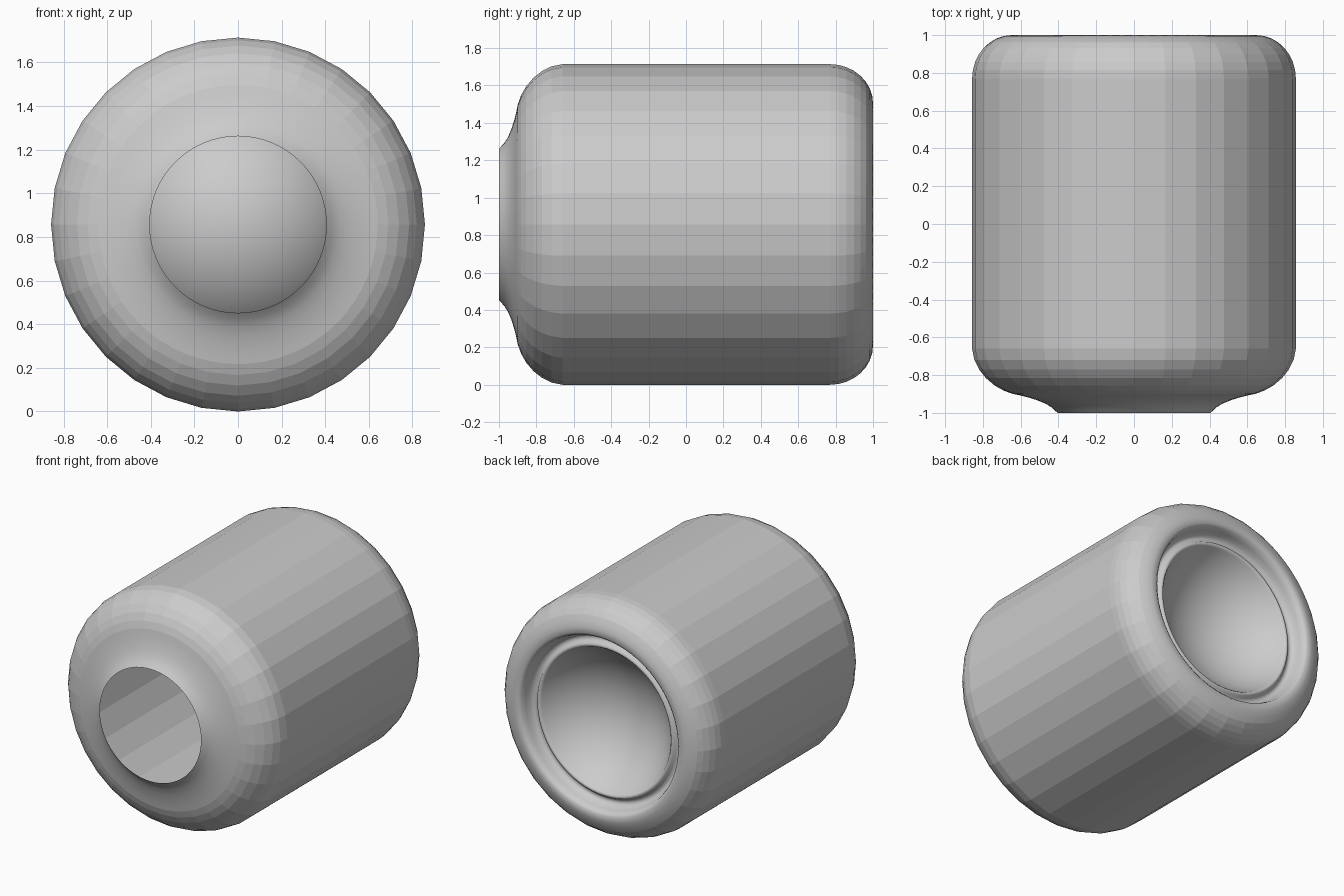
import bpy, bmesh
from math import sin, cos, pi, sqrt, radians

if "Cube" in bpy.data.objects:
    bpy.data.objects.remove(bpy.data.objects["Cube"])

R = 0.857      # body radius, also axis height
N = 64         # points per ring; the body is a 32-sided barrel

# Profile as (y, radius, faceted): open neck, shoulder, barrel, back rim, groove
profile = [
    (-1.0, 0.405, 0), (-0.972, 0.435, 0), (-0.95, 0.47, 0), (-0.932, 0.515, 0),
    (-0.918, 0.56, 0), (-0.908, 0.60, 0), (-0.90, 0.64, 0), (-0.882, 0.69, 1),
    (-0.855, 0.738, 1), (-0.815, 0.785, 1), (-0.77, 0.82, 1), (-0.72, 0.845, 1),
    (-0.66, R, 1), (0.77, R, 1),
]
# rounded back edge
for i in range(1, 9):
    a = i / 8 * pi / 2
    profile.append((0.77 + 0.23 * sin(a), 0.647 + 0.21 * cos(a), int(i < 5)))
# inner wall, groove and ridge
profile += [(0.985, 0.628, 0), (0.95, 0.617, 0), (0.915, 0.608, 0),
            (0.895, 0.592, 0), (0.89, 0.575, 0), (0.90, 0.558, 0),
            (0.92, 0.545, 0), (0.925, 0.53, 0)]
# hollow dome
EDGE, DEPTH = 0.52, 0.30
S = (EDGE ** 2 + DEPTH ** 2) / (2 * DEPTH)
for i in range(10):
    r = EDGE * cos(i / 10 * pi / 2)
    profile.append((0.915 - (sqrt(S * S - r * r) - (S - DEPTH)), r, 0))

bm = bmesh.new()
rings = []
for y, r, faceted in profile:
    ring = []
    for k in range(N):
        a = 2 * pi * k / N
        q = r * cos(pi / 32) if faceted and k % 2 else r
        ring.append(bm.verts.new((q * sin(a), y, R + q * cos(a))))
    rings.append(ring)

for j, (a, b) in enumerate(zip(rings, rings[1:])):
    flat = profile[j][2] or profile[j + 1][2]
    for k in range(N):
        m = (k + 1) % N
        f = bm.faces.new((a[k], a[m], b[m], b[k]))
        f.smooth = not flat
tip = bm.verts.new((0, 0.915 - DEPTH, R))
for k in range(N):
    bm.faces.new((rings[-1][k], rings[-1][(k + 1) % N], tip)).smooth = True

# point the faces outward on the barrel
bm.normal_update()
bm.faces.ensure_lookup_table()
test = bm.faces[12 * N]
if test.normal.z < 0:
    bmesh.ops.reverse_faces(bm, faces=bm.faces[:])

mesh = bpy.data.meshes.new("bottle_body")
bm.to_mesh(mesh)
bm.free()
body = bpy.data.objects.new("bottle_body", mesh)
bpy.context.collection.objects.link(body)
